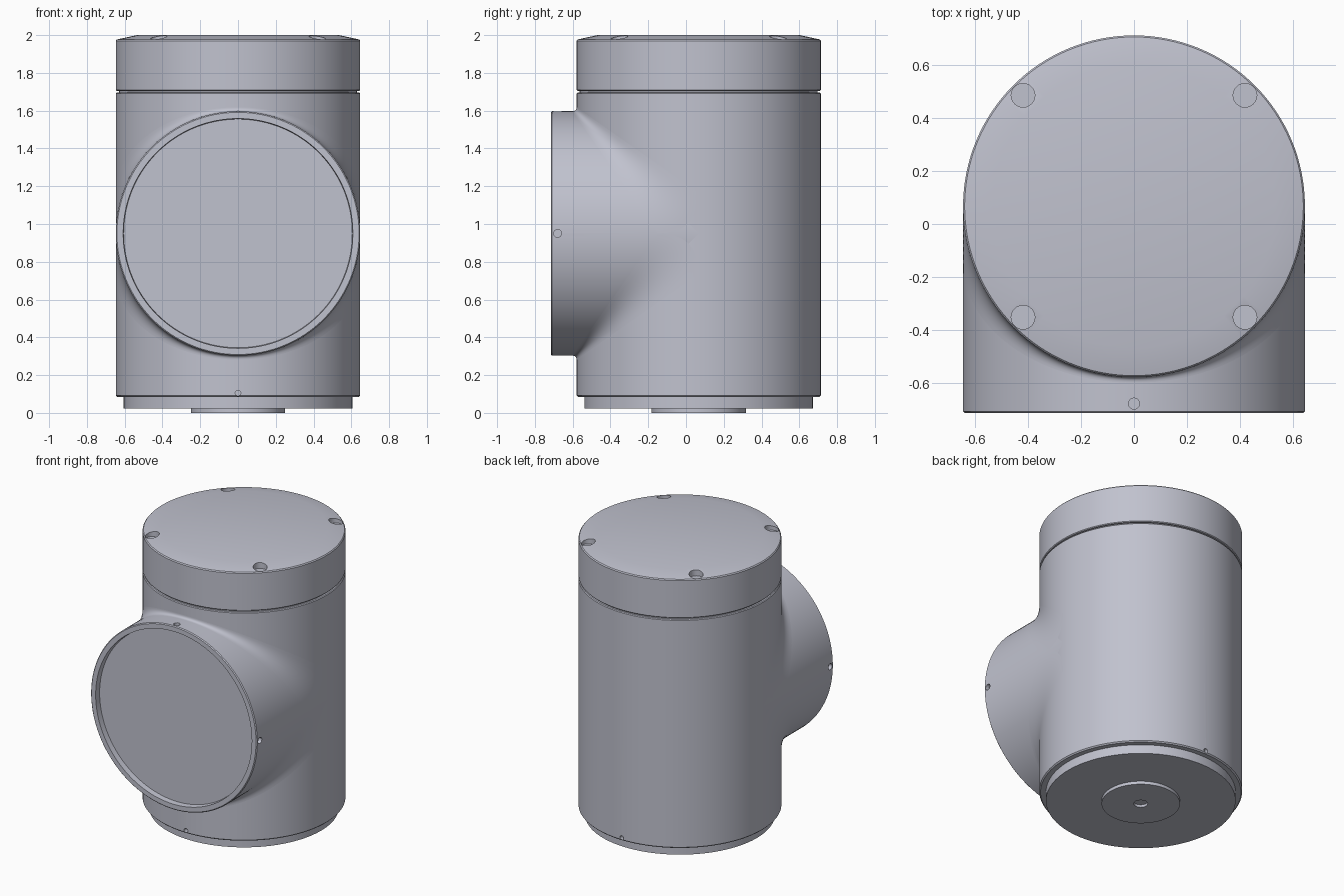
import bpy, bmesh, math
from mathutils import Matrix, Vector

if "Cube" in bpy.data.objects:
    bpy.data.objects.remove(bpy.data.objects["Cube"], do_unlink=True)

R = 0.647          # radius of both tubes
CY, CZ = 0.067, 0.95   # axis of the upright tube, height of the branch axis
SEG = 128

grey = bpy.data.materials.new("satin grey metal")
grey.use_nodes = True
COLOR = (0.53, 0.54, 0.62, 1)
grey.diffuse_color = COLOR
grey.node_tree.nodes["Principled BSDF"].inputs["Base Color"].default_value = COLOR

UPRIGHT = Matrix.Translation((0, CY, 0))
FORWARD = Matrix.Translation((0, CY, CZ)) @ Matrix.Rotation(math.pi / 2, 4, 'X')


def finish(name, bm, angle=30):
    mesh = bpy.data.meshes.new(name)
    bm.to_mesh(mesh)
    bm.free()
    obj = bpy.data.objects.new(name, mesh)
    bpy.context.collection.objects.link(obj)
    mesh.materials.append(grey)
    smooth(obj, angle)
    return obj


def smooth(obj, angle=30):
    bpy.ops.object.select_all(action='DESELECT')
    obj.select_set(True)
    bpy.context.view_layer.objects.active = obj
    bpy.ops.object.shade_smooth_by_angle(angle=math.radians(angle))


def lathe(name, profile, matrix, angle=30):
    """Turn (radius, height) points around the local z axis."""
    bm = bmesh.new()
    verts = [bm.verts.new((r, 0, z)) for r, z in profile]
    edges = [bm.edges.new(pair) for pair in zip(verts, verts[1:])]
    bmesh.ops.spin(bm, geom=verts + edges, cent=(0, 0, 0), axis=(0, 0, 1),
                   angle=math.tau, steps=SEG, use_duplicate=False)
    bmesh.ops.remove_doubles(bm, verts=bm.verts, dist=1e-5)
    bmesh.ops.recalc_face_normals(bm, faces=bm.faces)
    bm.transform(matrix)
    return finish(name, bm, angle)


def drill(obj, holes):
    """Cut round holes given as (centre, direction, radius, length)."""
    bm = bmesh.new()
    for centre, direction, radius, length in holes:
        turn = Vector(direction).to_track_quat('Z', 'Y').to_matrix().to_4x4()
        bmesh.ops.create_cone(bm, cap_ends=True, segments=24, radius1=radius,
                              radius2=radius, depth=length,
                              matrix=Matrix.Translation(centre) @ turn)
    cutter = finish("hole_cutter", bm)
    cutter.hide_render = True
    mod = obj.modifiers.new("holes", 'BOOLEAN')
    mod.operation = 'DIFFERENCE'
    mod.solver = 'EXACT'
    mod.object = cutter
    bpy.context.view_layer.objects.active = obj
    bpy.ops.object.modifier_apply(modifier=mod.name)
    bpy.data.objects.remove(cutter, do_unlink=True)
    smooth(obj)


# Upright body with a neck that leaves a groove under the cap
body = lathe("main_body", [(0, 0.085), (R - 0.008, 0.085), (R, 0.093), (R, 1.69),
                           (R - 0.005, 1.695), (0.63, 1.695), (0.63, 1.72), (0, 1.72)], UPRIGHT)
drill(body, [((0, CY + s * R, 0.105), (0, s, 0), 0.015, 0.06) for s in (-1, 1)])

# Cap with a shallow sloped rim and four screw holes
cap = lathe("top_cap", [(0, 1.705), (R - 0.005, 1.705), (R, 1.71), (R, 1.97),
                        (R - 0.006, 1.977), (0.535, 2.0), (0, 2.0)], UPRIGHT)
drill(cap, [((x, CY + y, 1.99), (0, 0, 1), 0.045, 0.07)
            for x in (-0.42, 0.42) for y in (-0.42, 0.42)])

# Stepped base and centre boss with a small bore
lathe("base_plate", [(0, 0.022), (0.605, 0.022), (0.605, 0.09), (0, 0.09)], UPRIGHT)
lathe("base_boss", [(0, 0.018), (0.045, 0.018), (0.045, 0), (0.25, 0),
                    (0.25, 0.03), (0, 0.03)], UPRIGHT)

# Branch tube facing forward, with a rim around a recessed cover
tip = CY + 0.715
branch = lathe("front_branch", [(0, 0), (R, 0), (R, tip - 0.006), (R - 0.006, tip),
                                (0.608, tip), (0.605, tip - 0.04), (0, tip - 0.04)], FORWARD)
drill(branch, [((R * d[0], -0.68, CZ + R * d[2]), d, 0.021, 0.05)
               for d in ((1, 0, 0), (-1, 0, 0), (0, 0, 1), (0, 0, -1))])

# Blended saddle where the branch meets the body, widest at the sides
ROWS, COLS = 96, 10
for name, side in (("upper_fillet", 1), ("lower_fillet", -1)):
    bm = bmesh.new()
    grid = []
    for i in range(ROWS + 1):
        t = math.pi * (i / ROWS - 0.5)
        near = R * math.cos(t)
        far = 0.215 + 0.7 * near
        row = []
        for j in range(COLS + 1):
            u = j / COLS
            a = near * (1 - u * u) + far * u * u
            b = far * (1 - u) ** 2 + near * (1 - (1 - u) ** 2)
            row.append(bm.verts.new((R * math.sin(t), CY - a, CZ + side * b)))
        grid.append(row)
    for r0, r1 in zip(grid, grid[1:]):
        for j in range(COLS):
            quad = (r0[j], r1[j], r1[j + 1], r0[j + 1])
            bm.faces.new(quad if side < 0 else quad[::-1])
    bm.normal_update()
    # Face the strip outwards, away from the body
    mid = bm.faces[:] [ROWS // 2 * COLS + COLS // 2]
    if mid.normal.z * side < 0:
        bmesh.ops.reverse_faces(bm, faces=bm.faces)
    finish(name, bm, 60)
